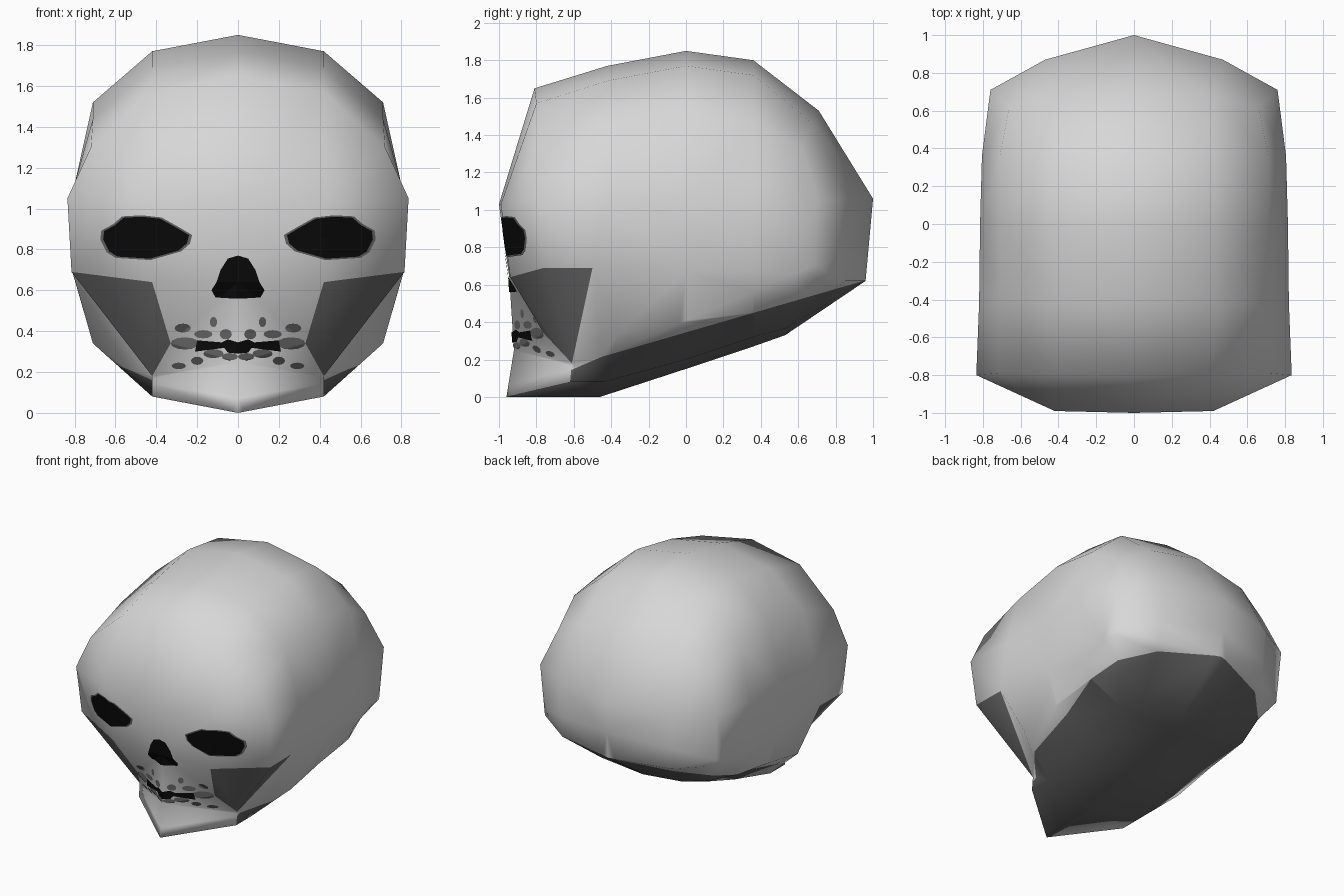
import bpy, bmesh, math
from mathutils import Vector
from mathutils.bvhtree import BVHTree

if "Cube" in bpy.data.objects:
    bpy.data.objects.remove(bpy.data.objects["Cube"])


def material(name, v):
    m = bpy.data.materials.new(name)
    m.diffuse_color = (v, v, v, 1)
    m.use_nodes = True
    m.node_tree.nodes["Principled BSDF"].inputs["Base Color"].default_value = m.diffuse_color
    return m


BONE = material("bone", 0.68)
SHADE = material("grey_hollow", 0.13)
BLACK = material("black_socket", 0.003)


def add_object(name, bm, mats):
    me = bpy.data.meshes.new(name)
    bm.to_mesh(me)
    for m in mats:
        me.materials.append(m)
    ob = bpy.data.objects.new(name, me)
    bpy.context.collection.objects.link(ob)
    return ob


# ---- skull: half rings along y, mirrored while the faces are made
def ring(y, top, bottom, width, rise, flat):
    """Half cross-section from crown to underside."""
    return [(0, y, top), (.42, y, top - .08), (.71, y, top - .33), (width, y, 1.05),
            (width - .01, y, .67), (.7, y, bottom + rise), (.42, y, bottom + flat), (0, y, bottom)]


front = [(0, -.81, 1.65), (.42, -.80, 1.57), (.72, -.79, 1.30), (.835, -.80, 1.05), (.815, -.76, .69)]
r1 = ring(-.42, 1.77, 0, .82, .34, .08)
r1[4], r1[5], r1[6], r1[7] = (.81, -.5, .69), (.71, -.36, .34), (.42, -.44, .08), (0, -.46, 0)
r2 = ring(0, 1.85, .15, .815, .25, .05)
r3 = ring(.36, 1.80, .27, .805, .18, .05)
back = [(0, .71, 1.53), (.42, .68, 1.46), (.66, .62, 1.33), (.76, .71, 1.05),
        (.74, .68, .65), (.60, .55, .45), (.35, .54, .37), (0, .53, .33)]

bm = bmesh.new()
cache = {}


def vert(p):
    key = tuple(round(c, 3) + 0.0 for c in p)
    if key not in cache:
        cache[key] = bm.verts.new(p)
    return cache[key]


def face(pts, mat=0):
    for s in (1, -1):
        f = bm.faces.new([vert((p[0] * s, p[1], p[2])) for p in pts])
        f.material_index = mat
        f.smooth = True


def bridge(a, b):
    for i in range(min(len(a), len(b)) - 1):
        face([a[i], a[i + 1], b[i + 1], b[i]])


def cap(r, c0, c1, d0, d1):
    """Upper part of an end cap: the ring meets two inner rows."""
    face([r[0], r[1], c1, c0])
    face([r[1], r[2], r[3], c1])
    face([c0, c1, d1, d0])
    face([c1, r[3], r[4], d1])


for a, b in ((front, r1), (r1, r2), (r2, r3), (r3, back)):
    bridge(a, b)

# back of the head
d0, d1 = (0, .96, .62), (.47, .85, .62)
cap(back, (0, 1, 1.06), (.47, .87, 1.06), d0, d1)
face([d0, d1, back[6], back[7]])
face([d1, back[4], back[5], back[6]])

# brow, cheeks, muzzle and jaw
k0, k1 = (0, -.945, .64), (.42, -.94, .64)
m0, m1 = (0, -.92, .25), (.33, -.76, .34)
jaw, chin0, chin1 = (.42, -.61, .18), (0, -.96, 0), (.42, -.62, .08)
cap(front, (0, -1, 1.03), (.42, -.99, 1.03), k0, k1)
face([k0, k1, m1, m0])
face([m0, m1, jaw])
face([m0, jaw, chin1, chin0])
face([chin0, chin1, r1[6], r1[7]])
face([jaw, r1[4], r1[5], r1[6]])
face([jaw, r1[6], chin1])
face([k1, front[4], r1[4], jaw], 1)
face([k1, jaw, m1], 1)

# grey underside: cut along two planes, colour what lies below both
lines = ((.345, .29), (.408, .43))
for z0, k in lines:
    bmesh.ops.bisect_plane(bm, geom=bm.verts[:] + bm.edges[:] + bm.faces[:], dist=1e-5,
                           plane_co=(0, 0, z0), plane_no=Vector((0, -k, 1)).normalized())
bmesh.ops.recalc_face_normals(bm, faces=bm.faces[:])
bmesh.ops.triangulate(bm, faces=bm.faces[:])
bm.normal_update()
for f in bm.faces:
    c = f.calc_center_median()
    if f.normal.y > -.5 and all(c.z < z0 + k * c.y for z0, k in lines):
        f.material_index = 1
    f.smooth = True
add_object("skull", bm, [BONE, SHADE])
tree = BVHTree.FromBMesh(bm)


# ---- painted details: thin patches draped on the face
def drape(bm, outline, offset, scale=1.0, rings=7, per_edge=4):
    n = len(outline)
    cx = sum(p[0] for p in outline) / n
    cz = sum(p[1] for p in outline) / n
    pts = []
    for i, (x, z) in enumerate(outline):
        x2, z2 = outline[(i + 1) % n]
        pts += [(x + (x2 - x) * t / per_edge, z + (z2 - z) * t / per_edge) for t in range(per_edge)]

    def on_face(x, z):
        hit = tree.ray_cast(Vector((x, -2, z)), Vector((0, 1, 0)))[0]
        return bm.verts.new((x, (hit.y if hit else -.8) - offset, z))

    centre = on_face(cx, cz)
    prev = None
    for r in range(1, rings + 1):
        s = scale * r / rings
        row = [on_face(cx + (x - cx) * s, cz + (z - cz) * s) for x, z in pts]
        for i in range(len(row)):
            j = (i + 1) % len(row)
            q = [centre, row[i], row[j]] if prev is None else [prev[i], row[i], row[j], prev[j]]
            f = bm.faces.new(q)
            f.normal_update()
            if f.normal.y > 0:
                f.normal_flip()
        prev = row


def patches(name, outlines, mat, offset, scale=1.0, per_edge=4):
    b = bmesh.new()
    for o in outlines:
        drape(b, o, offset, scale, per_edge=per_edge)
    add_object(name, b, [mat])
    b.free()


def flip(o):
    return [(-x, z) for x, z in reversed(o)]


def closed(half):
    """Complete a half outline whose ends lie on x = 0."""
    return half + [(-x, z) for x, z in reversed(half) if x > 0]


def blob(x, z, rx, rz):
    return [(x + rx * math.cos(a * math.pi / 6), z + rz * math.sin(a * math.pi / 6)) for a in range(12)]


eye = [(.24, .87), (.29, .90), (.38, .95), (.47, .96), (.56, .955), (.60, .92), (.655, .89),
       (.66, .85), (.63, .79), (.59, .765), (.43, .755), (.36, .775), (.29, .795), (.25, .83)]
nose = closed([(0, .77), (.05, .755), (.085, .70), (.105, .64), (.13, .60), (.11, .565), (.03, .56), (0, .56)])
mouth = closed([(0, .345), (.05, .36), (.08, .345), (.20, .355), (.21, .30),
                (.19, .318), (.07, .322), (.05, .295), (0, .29)])

patches("eye_sockets", [eye, flip(eye)], BLACK, .007)
patches("eye_rims", [eye, flip(eye)], SHADE, .004, 1.07)
patches("nose_opening", [nose], BLACK, .006)
patches("mouth_line", [mouth], BLACK, .007)

# grey flecks around the teeth
flecks = [blob(.27, .415, .04, .022), blob(.12, .445, .018, .025), blob(.17, .385, .045, .02),
          blob(.06, .385, .03, .025), blob(.26, .34, .07, .03), blob(.12, .29, .05, .022),
          blob(.20, .255, .03, .02), blob(.29, .23, .035, .016), blob(.04, .275, .04, .018)]
patches("tooth_flecks", flecks + [flip(f) for f in flecks], SHADE, .004, per_edge=2)
bm.free()
